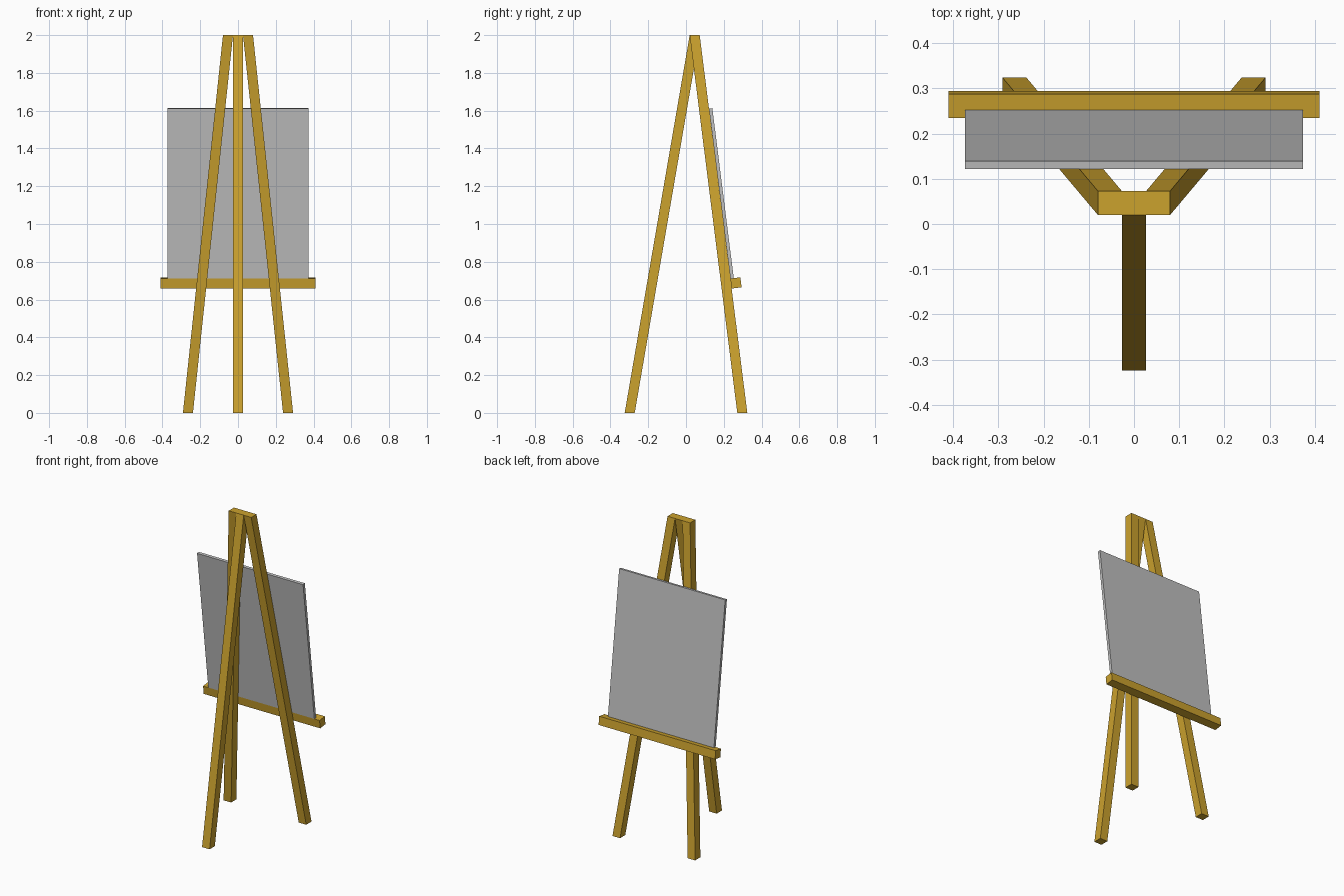
import bpy, bmesh, math
from mathutils import Matrix, Vector

if "Cube" in bpy.data.objects:
    bpy.data.objects.remove(bpy.data.objects["Cube"])


def material(name, color):
    m = bpy.data.materials.new(name)
    m.diffuse_color = (*color, 1)
    m.use_nodes = True
    m.node_tree.nodes["Principled BSDF"].inputs["Base Color"].default_value = m.diffuse_color
    return m


wood = material("golden wood", (0.60, 0.36, 0.027))
grey = material("board grey", (0.53, 0.53, 0.53))


def make(name, bm, mat):
    me = bpy.data.meshes.new(name)
    bm.to_mesh(me)
    bm.free()
    me.materials.append(mat)
    ob = bpy.data.objects.new(name, me)
    bpy.context.collection.objects.link(ob)
    return ob


def box(lo, hi):
    lo, hi = Vector(lo), Vector(hi)
    bm = bmesh.new()
    bmesh.ops.create_cube(bm, size=1, matrix=Matrix.Translation((lo + hi) / 2)
                          @ Matrix.Diagonal((*(hi - lo), 1)))
    return bm


T = 0.053   # timber thickness
H = 2.0     # easel height


def leg(name, foot, top):
    # square post slanted by shear, so both ends are cut level
    bm = box((-T / 2, -T / 2, 0), (T / 2, T / 2, H))
    for v in bm.verts:
        x, y = top if v.co.z > 1 else foot
        v.co.x += x
        v.co.y += y
    return make(name, bm, wood)


# Three legs meeting at the top
for side, s in (("left", -1), ("right", 1)):
    leg("front_leg_" + side, (s * 0.265, 0.298), (s * T, 0.046))
leg("rear_leg", (0, -0.298), (0, 0.046))

# Tray and board lean along the plane of the two front legs
lean = Matrix.Translation((0, 0.235, 0.711)) @ Matrix.Rotation(math.atan2(0.252, H), 4, 'X')
for name, lo, hi, mat in (
        ("tray", (-0.411, 0, -T), (0.411, T, 0), wood),
        ("board", (-0.374, 0, 0), (0.374, 0.018, 0.907), grey)):
    bm = box(lo, hi)
    bm.transform(lean)
    make(name, bm, mat)
